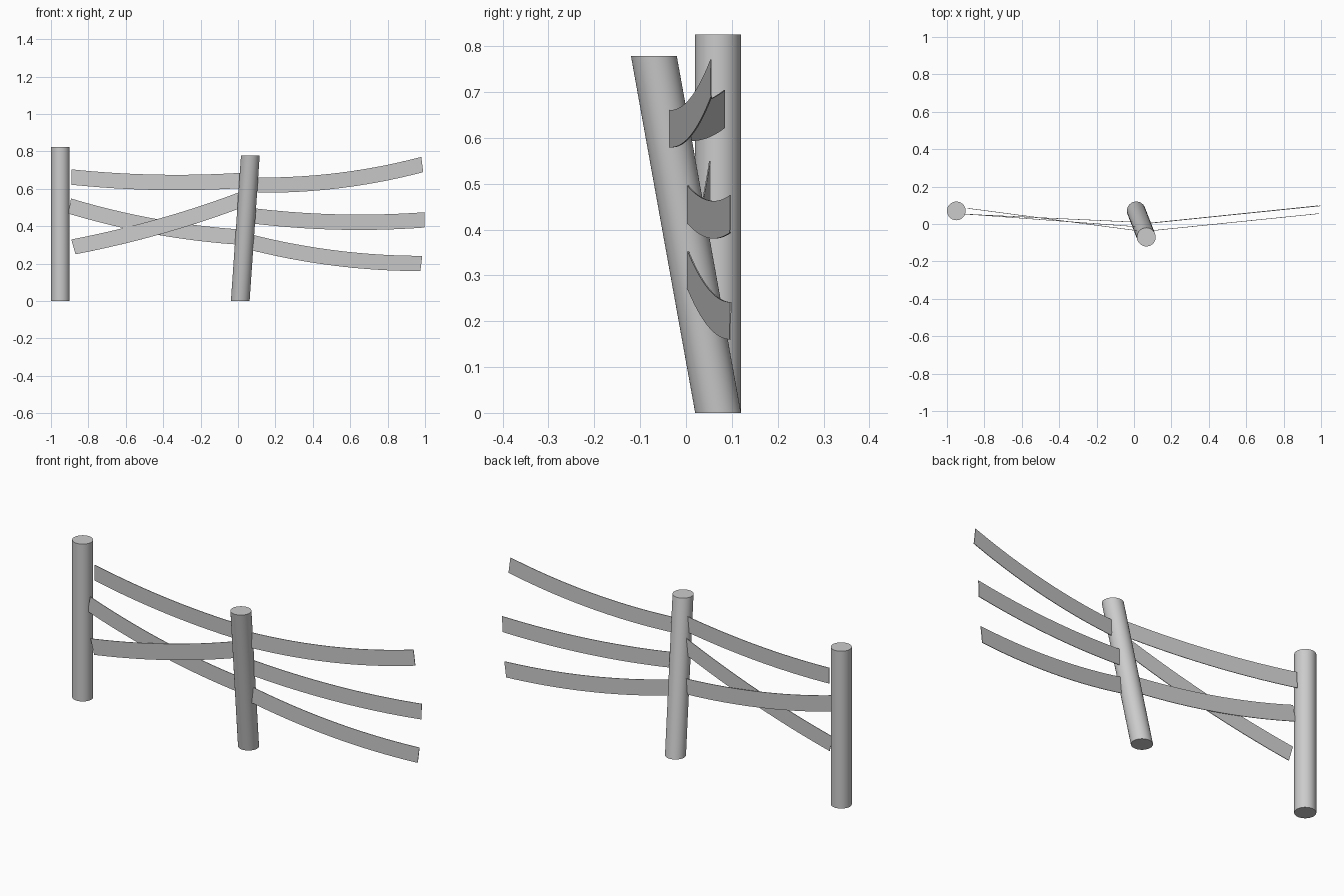
import bpy, bmesh, math
from mathutils import Vector

if "Cube" in bpy.data.objects:
    bpy.data.objects.remove(bpy.data.objects["Cube"])


def finish(name, bm):
    bmesh.ops.recalc_face_normals(bm, faces=bm.faces)
    mesh = bpy.data.meshes.new(name)
    bm.to_mesh(mesh)
    bm.free()
    obj = bpy.data.objects.new(name, mesh)
    bpy.context.collection.objects.link(obj)
    bpy.ops.object.select_all(action='DESELECT')
    obj.select_set(True)
    bpy.context.view_layer.objects.active = obj
    bpy.ops.object.shade_smooth_by_angle(angle=math.radians(35))
    return obj


def post(name, base, top, radius=0.05, sides=48):
    """Round post with level ends; a leaning post is sheared."""
    bm = bmesh.new()
    rings = []
    for centre in (Vector(base), Vector(top)):
        rings.append([bm.verts.new(centre + Vector((
            radius * math.cos(math.tau * i / sides),
            radius * math.sin(math.tau * i / sides), 0))) for i in range(sides)])
    low, high = rings
    for i in range(sides):
        j = (i + 1) % sides
        bm.faces.new((low[i], low[j], high[j], high[i]))
    bm.faces.new(low[::-1])
    bm.faces.new(high)
    return finish(name, bm)


def slat(name, start, end, sag, width=0.082, thick=0.003, steps=20):
    """Thin board sagging between the centres of its two ends."""
    a, b = Vector(start), Vector(end)
    along = (b - a).normalized()
    side = along.cross(Vector((0, 0, 1))).normalized()
    up = side.cross(along).normalized()
    bm = bmesh.new()
    rings = []
    for i in range(steps + 1):
        t = i / steps
        c = a.lerp(b, t) - up * sag * 4 * t * (1 - t)
        rings.append([bm.verts.new(c + up * u * width / 2 + side * s * thick / 2)
                      for u, s in ((-1, -1), (1, -1), (1, 1), (-1, 1))])
    for r, q in zip(rings, rings[1:]):
        for k in range(4):
            n = (k + 1) % 4
            bm.faces.new((r[k], r[n], q[n], q[k]))
    bm.faces.new(rings[0])
    bm.faces.new(rings[-1][::-1])
    return finish(name, bm)


# Posts: one upright, one leaning forward
post("upright_post", (-0.95, 0.07, 0), (-0.95, 0.07, 0.825))
post("leaning_post", (0.012, 0.07, 0), (0.066, -0.07, 0.778))

# Slats between the posts
slat("left_top_slat", (-0.89, 0.084, 0.663), (0.02, -0.036, 0.645), 0.019)
slat("left_falling_slat", (-0.9, 0.052, 0.508), (0.01, 0.01, 0.342), 0.026)
slat("left_rising_slat", (-0.88, 0.052, 0.29), (0.02, -0.015, 0.543), 0.02)

# Slats reaching past the leaning post
slat("right_top_slat", (0.1, -0.035, 0.62), (0.985, 0.055, 0.73), 0.03)
slat("right_middle_slat", (0.085, 0.004, 0.455), (0.997, 0.097, 0.434), 0.022)
slat("right_bottom_slat", (0.075, 0.004, 0.313), (0.98, 0.097, 0.201), 0.028)
